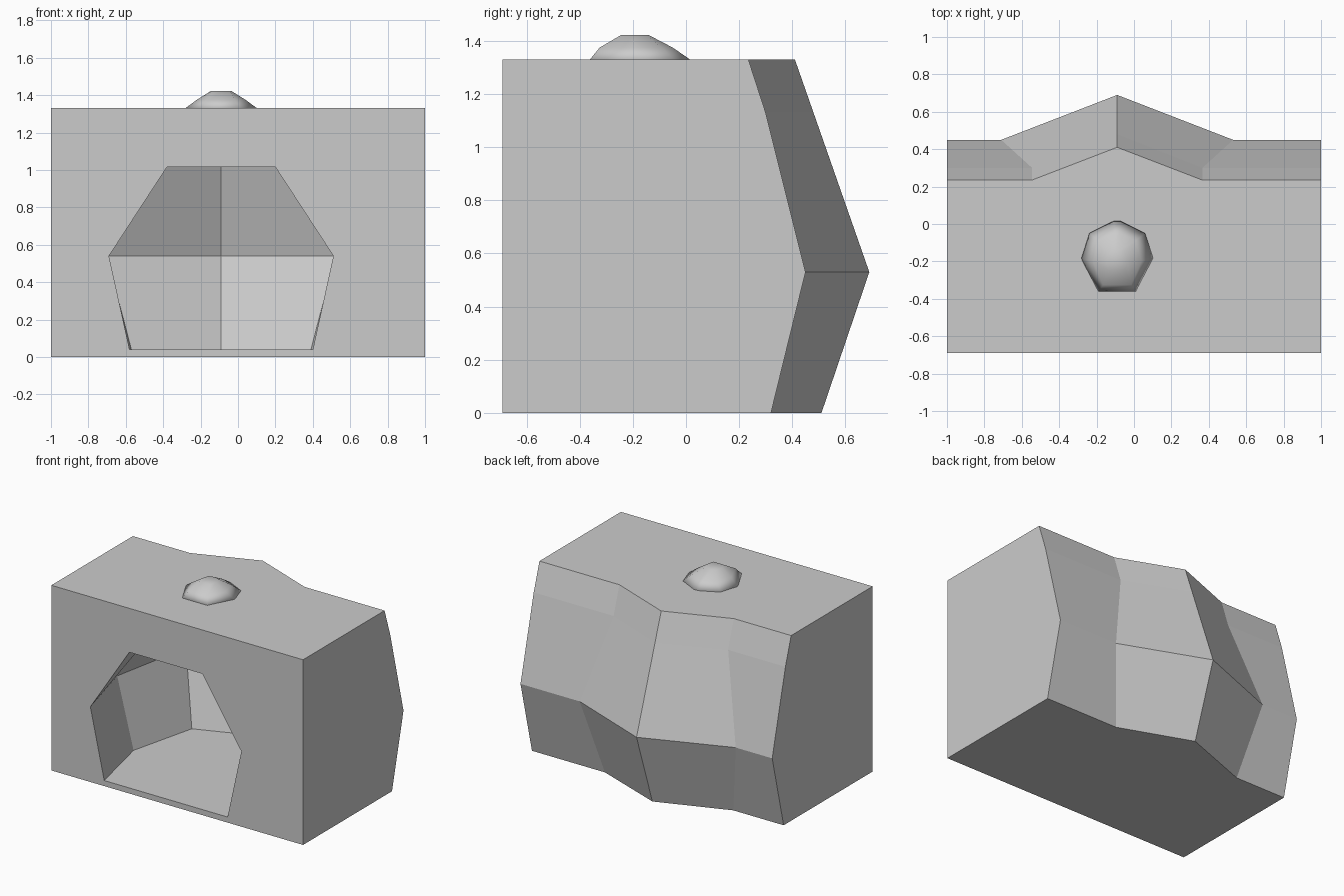
import bpy, bmesh

if "Cube" in bpy.data.objects:
    bpy.data.objects.remove(bpy.data.objects["Cube"])

CX = -0.09  # x of the symmetry line shared by the cavity, back ridge and dome


def finish(name, bm, smooth=False):
    bmesh.ops.recalc_face_normals(bm, faces=bm.faces)
    mesh = bpy.data.meshes.new(name)
    bm.to_mesh(mesh)
    bm.free()
    obj = bpy.data.objects.new(name, mesh)
    bpy.context.collection.objects.link(obj)
    for p in mesh.polygons:
        p.use_smooth = smooth
    return obj


def bridge(bm, a, b):
    n = len(a)
    for i in range(n):
        bm.faces.new((a[i], a[(i + 1) % n], b[(i + 1) % n], b[i]))


# Block body: stacked outlines, faceted back with a central ridge
# each row: z, side depth, ridge depth, half width of the ridge bulge
body_rows = [(0, 0.32, 0.51, 0.51), (0.53, 0.45, 0.69, 0.62),
             (1.13, 0.30, 0.48, 0.455), (1.33, 0.235, 0.41, 0.455)]
bm = bmesh.new()
rings = []
for z, side, ridge, w in body_rows:
    outline = [(-1, -0.69), (1, -0.69), (1, side), (CX + w, side),
               (CX, ridge), (CX - w, side), (-1, side)]
    rings.append([bm.verts.new((x, y, z)) for x, y in outline])
for a, b in zip(rings, rings[1:]):
    bridge(bm, a, b)
bm.faces.new(rings[0])
bm.faces.new(rings[-1])
body = finish("block_body", bm)

# Cavity cutter: hexagonal sections that widen in the middle
# each section: half widths at floor, middle, ceiling; depths of those corners
# and of the floor and ceiling midpoints
F = -0.80
sections = [((0.49, 0.60, 0.29), (F, F, F), (F, F)),
            ((0.49, 0.60, 0.29), (-0.69, -0.69, -0.69), (-0.69, -0.69)),
            ((0.60, 0.73, 0.38), (-0.20, -0.20, -0.20), (-0.20, -0.20)),
            ((0.48, 0.61, 0.29), (0.29, 0.41, 0.372), (0.475, 0.485))]
levels = (0.04, 0.54, 1.015)
bm = bmesh.new()
rings = []
for widths, depths, mids in sections:
    right = [(CX + w, y, z) for w, y, z in zip(widths, depths, levels)]
    left = [(2 * CX - x, y, z) for x, y, z in reversed(right)]
    loop = [(CX, mids[0], levels[0])] + right + [(CX, mids[1], levels[2])] + left
    rings.append([bm.verts.new(p) for p in loop])
for a, b in zip(rings, rings[1:]):
    bridge(bm, a, b)
bm.faces.new(rings[0])
tip = bm.verts.new((CX, 0.65, 0.54))
r = rings[-1]
for i in (0, 2, 4, 6):
    bm.faces.new((r[i], r[i + 1], r[(i + 2) % 8], tip) if i in (0, 4) or i == 2
                 else (r[6], r[7], r[0], tip))
cutter = finish("cavity_cutter", bm)
cutter.hide_render = True
cutter.hide_viewport = True

cut = body.modifiers.new("cavity", 'BOOLEAN')
cut.object = cutter
cut.operation = 'DIFFERENCE'
cut.solver = 'EXACT'

# Low rounded dome on the top
half_outlines = [
    (1.32, [(0.105, -0.37), (0.205, -0.18), (0.16, -0.04), (0.02, 0.03)]),
    (1.375, [(0.075, -0.325), (0.13, -0.20), (0.10, -0.09), (0.01, -0.05)]),
    (1.422, [(0.045, -0.245), (0.055, -0.20), (0.04, -0.15), (0.01, -0.14)])]
bm = bmesh.new()
rings = []
for z, half in half_outlines:
    loop = [(CX + x, y, z) for x, y in half]
    loop += [(CX - x, y, z) for x, y in reversed(half)]
    rings.append([bm.verts.new(p) for p in loop])
for a, b in zip(rings, rings[1:]):
    bridge(bm, a, b)
bm.faces.new(rings[0])
bm.faces.new(rings[-1])
finish("top_dome", bm, smooth=True)
